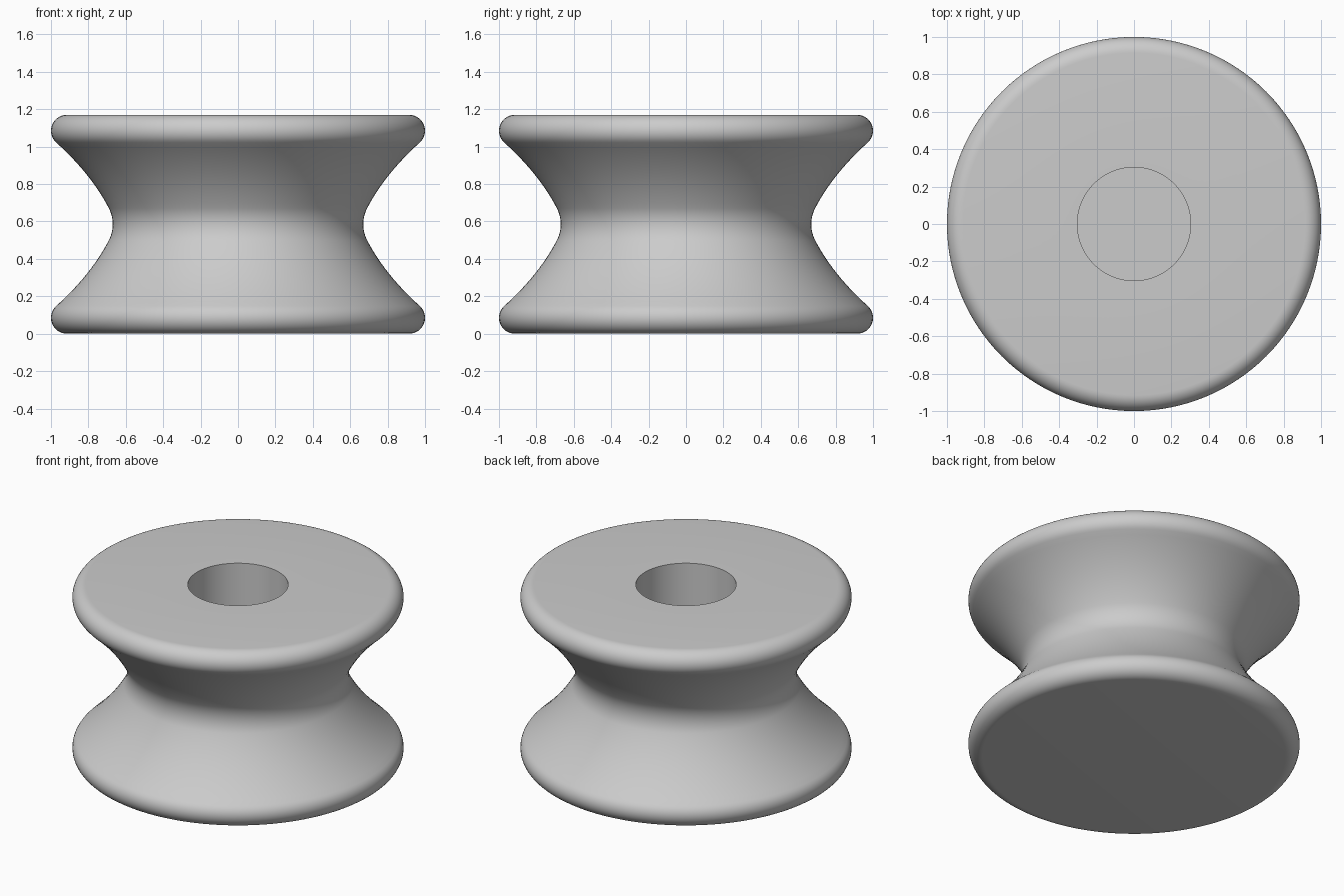
import bpy, bmesh
from math import sin, cos, radians, pi
from mathutils import Vector

HEIGHT, WAIST_R, WAIST_ARC = 1.17, 0.67, 0.19
RIM_R, RIM_ARC = 1.0, 0.085
HOLE_R, HOLE_FLOOR = 0.303, 0.3
MID = HEIGHT / 2

cube = bpy.data.objects.get("Cube")
if cube:
    bpy.data.objects.remove(cube, do_unlink=True)

# Single plain grey material
grey = bpy.data.materials.new("plain grey")
grey.use_nodes = True
colour = (0.6, 0.6, 0.6, 1)
grey.diffuse_color = colour
grey.node_tree.nodes["Principled BSDF"].inputs["Base Color"].default_value = colour


def arc(cx, cz, r, start, end, steps):
    angles = [radians(start + (end - start) * i / steps) for i in range(steps + 1)]
    return [Vector((cx + r * cos(a), 0, cz + r * sin(a))) for a in angles]


def bend(a, control, b, steps):
    ts = [i / steps for i in range(1, steps)]
    return [a * (1 - t) ** 2 + control * 2 * t * (1 - t) + b * t * t for t in ts]


# Lower half of the outer profile: rounded rim, flared flank, rounded waist
rim = arc(RIM_R - RIM_ARC, RIM_ARC, RIM_ARC, -90, 48, 14)
waist = arc(WAIST_R + WAIST_ARC, MID, WAIST_ARC, 207, 180, 6)
flank = bend(rim[-1], Vector((0.786, 0, 0.316)), waist[0], 14)
lower = rim + flank + waist
upper = [Vector((p.x, 0, HEIGHT - p.z)) for p in reversed(lower[:-1])]

# Close the profile along the flat base, the top face and the blind bore
profile = [Vector((0, 0, 0))] + lower + upper
profile += [Vector((HOLE_R, 0, HEIGHT)), Vector((HOLE_R, 0, HOLE_FLOOR)),
            Vector((0, 0, HOLE_FLOOR))]

# Spin the profile into the solid roller
bm = bmesh.new()
verts = [bm.verts.new(p) for p in profile]
edges = [bm.edges.new(pair) for pair in zip(verts, verts[1:])]
bmesh.ops.spin(bm, geom=verts + edges, cent=(0, 0, 0), axis=(0, 0, 1),
               angle=2 * pi, steps=128, use_merge=True)
bmesh.ops.remove_doubles(bm, verts=bm.verts, dist=0.0001)
bmesh.ops.recalc_face_normals(bm, faces=bm.faces)
mesh = bpy.data.meshes.new("grooved_roller")
bm.to_mesh(mesh)
bm.free()
mesh.materials.append(grey)

roller = bpy.data.objects.new("grooved_roller", mesh)
bpy.context.collection.objects.link(roller)
bpy.context.view_layer.objects.active = roller
roller.select_set(True)
bpy.ops.object.shade_smooth_by_angle(angle=radians(35))
